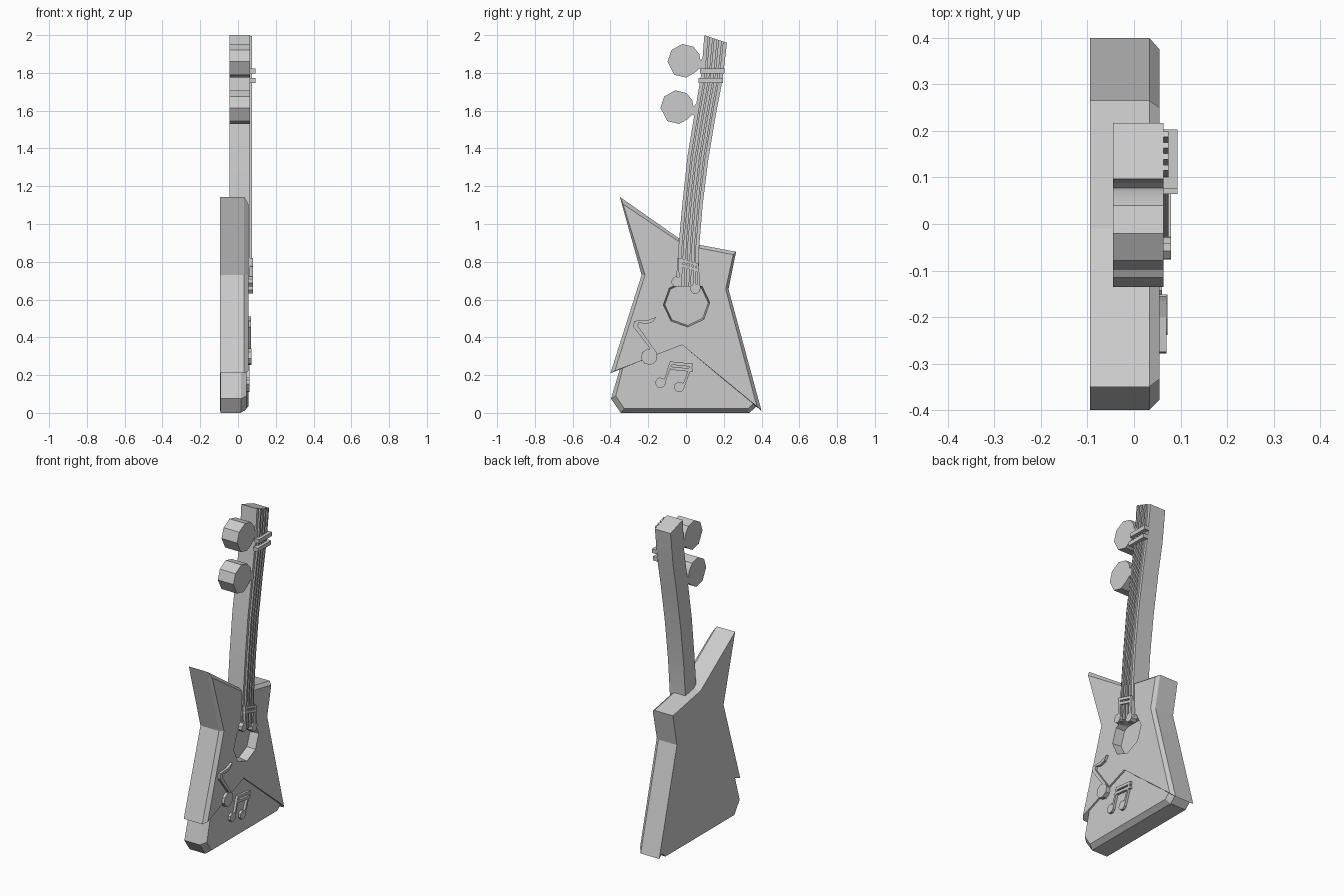
import bpy, bmesh, math

if "Cube" in bpy.data.objects:
    bpy.data.objects.remove(bpy.data.objects["Cube"])


def loft(name, rings):
    """Solid through equal-length (y, z) outlines, given as [(x, outline), ...]."""
    bm = bmesh.new()
    vs = [[bm.verts.new((x, y, z)) for y, z in o] for x, o in rings]
    n = len(vs[0])
    bm.faces.new(vs[0])
    bm.faces.new(vs[-1])
    for a, b in zip(vs, vs[1:]):
        for i in range(n):
            j = (i + 1) % n
            bm.faces.new((a[i], a[j], b[j], b[i]))
    bmesh.ops.recalc_face_normals(bm, faces=bm.faces)
    me = bpy.data.meshes.new(name)
    bm.to_mesh(me)
    bm.free()
    ob = bpy.data.objects.new(name, me)
    bpy.context.collection.objects.link(ob)
    return ob


def prism(name, outline, x0, x1):
    return loft(name, [(x0, outline), (x1, outline)])


def smooth(ob):
    bpy.ops.object.select_all(action='DESELECT')
    ob.select_set(True)
    bpy.context.view_layer.objects.active = ob
    bpy.ops.object.shade_smooth_by_angle(angle=math.radians(30))


def ngon(cy, cz, r, n=8, turn=0.0):
    return [(cy + r * math.cos(turn + i * math.tau / n),
             cz + r * math.sin(turn + i * math.tau / n)) for i in range(n)]


def bar(name, a, b, w, x0, x1):
    """Straight strip of width w between two (y, z) points."""
    dy, dz = b[0] - a[0], b[1] - a[1]
    l = math.hypot(dy, dz)
    py, pz = -dz / l * w / 2, dy / l * w / 2
    return prism(name, [(a[0] + py, a[1] + pz), (b[0] + py, b[1] + pz),
                        (b[0] - py, b[1] - pz), (a[0] - py, a[1] - pz)], x0, x1)


# upper body with a chamfered front rim
back = [(-.35, 1.143), (-.01, .905), (.265, .853), (.225, .655),
        (.40, .01), (-.02, .36), (-.40, .21), (-.235, .73)]
front = [(-.333, 1.105), (-.01, .888), (.25, .838), (.21, .655),
         (.375, .035), (-.02, .36), (-.377, .222), (-.217, .73)]
body = loft("upper_body", [(-.095, back), (.033, back), (.055, front)])

# recessed sound hole
cutter = loft("sound_hole_cutter", [(.0, ngon(.003, .578, .115, 8, .05)),
                                    (.08, ngon(.003, .578, .127, 8, .05))])
mod = body.modifiers.new("hole", 'BOOLEAN')
mod.object = cutter
mod.operation = 'DIFFERENCE'
mod.solver = 'EXACT'
bpy.context.view_layer.objects.active = body
bpy.ops.object.modifier_apply(modifier="hole")
bpy.data.objects.remove(cutter)

# lower body, tucked under the jagged edge
low = [(-.35, .232), (-.397, .075), (-.345, 0), (.335, 0), (.375, .035), (-.02, .364)]
low_front = [(-.335, .237), (-.372, .09), (-.327, .022), (.327, .022), (.355, .05), (-.02, .364)]
loft("lower_body", [(-.093, low), (.015, low), (.045, low_front)])

# curved neck: left and right edges from bottom to top
left = [(-.055, .67), (-.038, .90), (-.018, 1.12), (.008, 1.36), (.048, 1.6), (.082, 1.8), (.097, 2.0)]
right = [(.07, .67), (.07, .88), (.088, 1.1), (.118, 1.34), (.158, 1.58), (.193, 1.76), (.217, 1.96)]
smooth(prism("neck", left + right[::-1], -.045, .063))


def across(t):
    return [(a[0] + (b[0] - a[0]) * t, a[1] + (b[1] - a[1]) * t) for a, b in zip(left, right)]


# strings following the neck
for k in range(4):
    t = .2 + .2 * k
    prism(f"string_{k + 1}", across(t - .05) + across(t + .05)[::-1], .06, .074)

# two crossbars near the top
bar("upper_crossbar", (.075, 1.81), (.203, 1.81), .025, .06, .093)
bar("lower_crossbar", (.065, 1.76), (.195, 1.76), .025, .06, .093)

# tuning pegs with pinched stems
peg = [(-.098, 1.86), (-.078, 1.92), (-.02, 1.953), (.04, 1.938), (.07, 1.9), (.077, 1.865), (.092, 1.885),
       (.105, 1.80), (.072, 1.825), (.045, 1.80), (.0, 1.775), (-.062, 1.79)]
for k, (dy, dz) in enumerate([(0, 0), (-.037, -.245)]):
    smooth(prism(f"tuning_peg_{k + 1}", [(y + dy, z + dz) for y, z in peg], -.045, .063))


# paired notes: two heads, two stems, two beams
def paired_note(name, h1, h2, t1, t2, x0, x1):
    for k, (h, t) in enumerate([(h1, t1), (h2, t2)]):
        prism(f"{name}_head_{k}", ngon(*h, .028, 8, .3), x0, x1)
        bar(f"{name}_stem_{k}", (h[0] + .02, h[1]), t, .013, x0, x1)
    for k, drop in enumerate([.008, .035]):
        bar(f"{name}_beam_{k}", (t1[0] - .005, t1[1] - drop), (t2[0] + .006, t2[1] - drop), .017, x0, x1)


paired_note("upper_note", (-.05, .695), (.05, .658), (-.035, .82), (.06, .79), .04, .08)
paired_note("lower_note", (-.135, .16), (-.035, .137), (-.078, .272), (.03, .26), .03, .06)

# single note with a wavy flag
prism("single_note_head", ngon(-.195, .297, .044, 8, .2), .04, .072)
prism("single_note_stem", [(-.16, .30), (-.152, .315), (-.255, .46), (-.25, .478), (-.21, .47), (-.175, .482),
                           (-.155, .51), (-.165, .505), (-.2, .492), (-.275, .487), (-.278, .455)], .04, .07)
